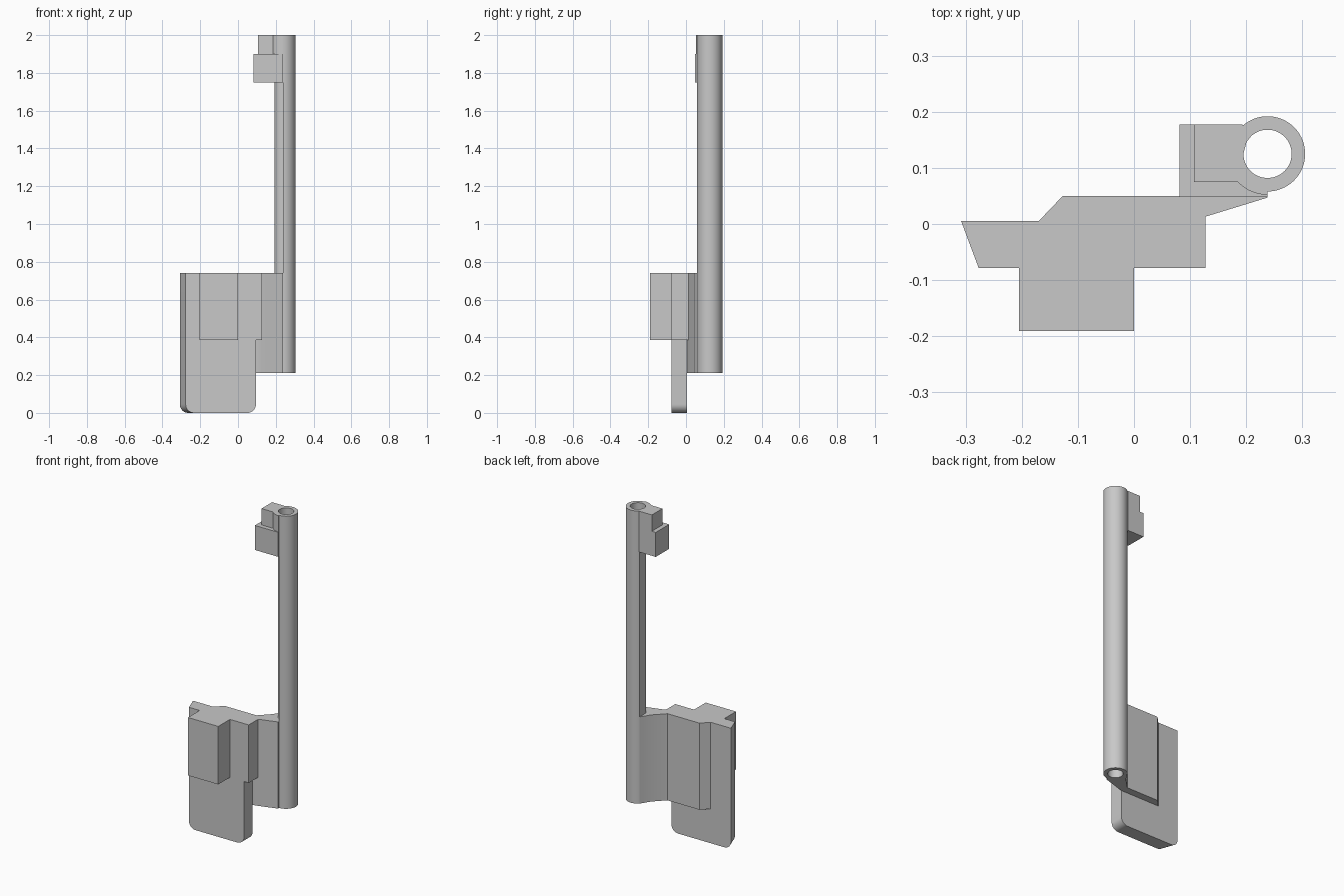
import bpy, bmesh, math
from math import cos, sin, radians

old = bpy.data.objects.get("Cube")
if old:
    bpy.data.objects.remove(old)

grey = bpy.data.materials.new("plain grey")
grey.use_nodes = True
COLOUR = (0.58, 0.58, 0.58, 1)
grey.diffuse_color = COLOUR
grey.node_tree.nodes["Principled BSDF"].inputs["Base Color"].default_value = COLOUR

TOP = 0.74             # top of the lower assembly
CX, CY = 0.238, 0.125  # tube axis
OUTER, THIN, BORE = 0.067, 0.045, 0.043


def finish(bm, name):
    bmesh.ops.recalc_face_normals(bm, faces=bm.faces)
    mesh = bpy.data.meshes.new(name)
    bm.to_mesh(mesh)
    bm.free()
    mesh.materials.append(grey)
    ob = bpy.data.objects.new(name, mesh)
    bpy.context.collection.objects.link(ob)
    bpy.ops.object.select_all(action='DESELECT')
    ob.select_set(True)
    bpy.context.view_layer.objects.active = ob
    bpy.ops.object.shade_smooth_by_angle(angle=radians(30))
    return ob


def loft(name, start, end):
    """Solid between two matching outlines."""
    bm = bmesh.new()
    a = [bm.verts.new(p) for p in start]
    b = [bm.verts.new(p) for p in end]
    bm.faces.new(a)
    bm.faces.new(b)
    for i in range(len(a)):
        j = (i + 1) % len(a)
        bm.faces.new((a[i], a[j], b[j], b[i]))
    return finish(bm, name)


def prism(name, outline, z0, z1):
    return loft(name, [(x, y, z0) for x, y in outline], [(x, y, z1) for x, y in outline])


def arc(cx, cy, r, a0, a1, steps=12):
    angles = [radians(a0 + (a1 - a0) * i / steps) for i in range(steps + 1)]
    return [(cx + r * cos(a), cy + r * sin(a)) for a in angles]


# Tube: round outside, one flat side and one thin-walled quarter, open bore
flat_x = CX - THIN
corner = 180 - math.degrees(math.acos(THIN / OUTER))
outer = arc(CX, CY, OUTER, -90, corner, 40) + [(flat_x, CY + 0.025)]
outer += arc(CX, CY, THIN, 180, 270, 16)
inner = []
for x, y in outer:
    a = math.atan2(y - CY, x - CX)
    inner.append((CX + BORE * cos(a), CY + BORE * sin(a)))
bm = bmesh.new()
rings = [[bm.verts.new((x, y, z)) for x, y in loop]
         for loop, z in ((outer, 0.21), (outer, 2), (inner, 2), (inner, 0.21))]
n = len(outer)
for k in range(4):
    r, s = rings[k], rings[(k + 1) % 4]
    for i in range(n):
        j = (i + 1) % n
        bm.faces.new((r[i], r[j], s[j], s[i]))
bmesh.ops.remove_doubles(bm, verts=bm.verts, dist=0.00001)
finish(bm, "tube")

# Line hugging the inside of the tube wall, shared by the parts joined to it
wall = arc(CX, CY, 0.0435, 270, 180)

# Flange joining the plate to the tube
prism("flange",
      [(-0.17, 0.005), (0.095, 0.005), (0.127, 0.013), (CX, 0.047)] + wall +
      [(flat_x, 0.175), (0.155, 0.115), (0.09, 0.05), (-0.127, 0.05)],
      0.21, TOP)


# Plate with rounded lower corners and a slanted side
def plate_outline(left, y, right=0.095, r=0.045):
    pts = [(right, TOP), (left, TOP)]
    pts += arc(left + r, r, r, 180, 270, 8) + arc(right - r, r, r, 270, 360, 8)
    return [(x, y, z) for x, z in pts]


loft("plate", plate_outline(-0.277, -0.078), plate_outline(-0.308, 0.005))

# Side tab and front block
prism("side_tab", [(0.095, -0.078), (0.127, -0.078), (0.127, 0.013), (0.095, 0.005)], 0.385, TOP)
prism("front_block", [(-0.205, -0.191), (0, -0.191), (0, -0.078), (-0.205, -0.078)], 0.385, TOP)

# Stepped bracket at the tube's upper end
prism("bracket_lower",
      [(0.081, 0.048), (CX, 0.048)] + wall + [(flat_x, 0.177), (0.081, 0.177)], 1.75, 1.9)
prism("bracket_upper",
      [(0.107, 0.075)] + arc(CX, CY, 0.073, 223.2, 270) + wall +
      [(flat_x, 0.177), (0.107, 0.177)], 1.9, 2)
